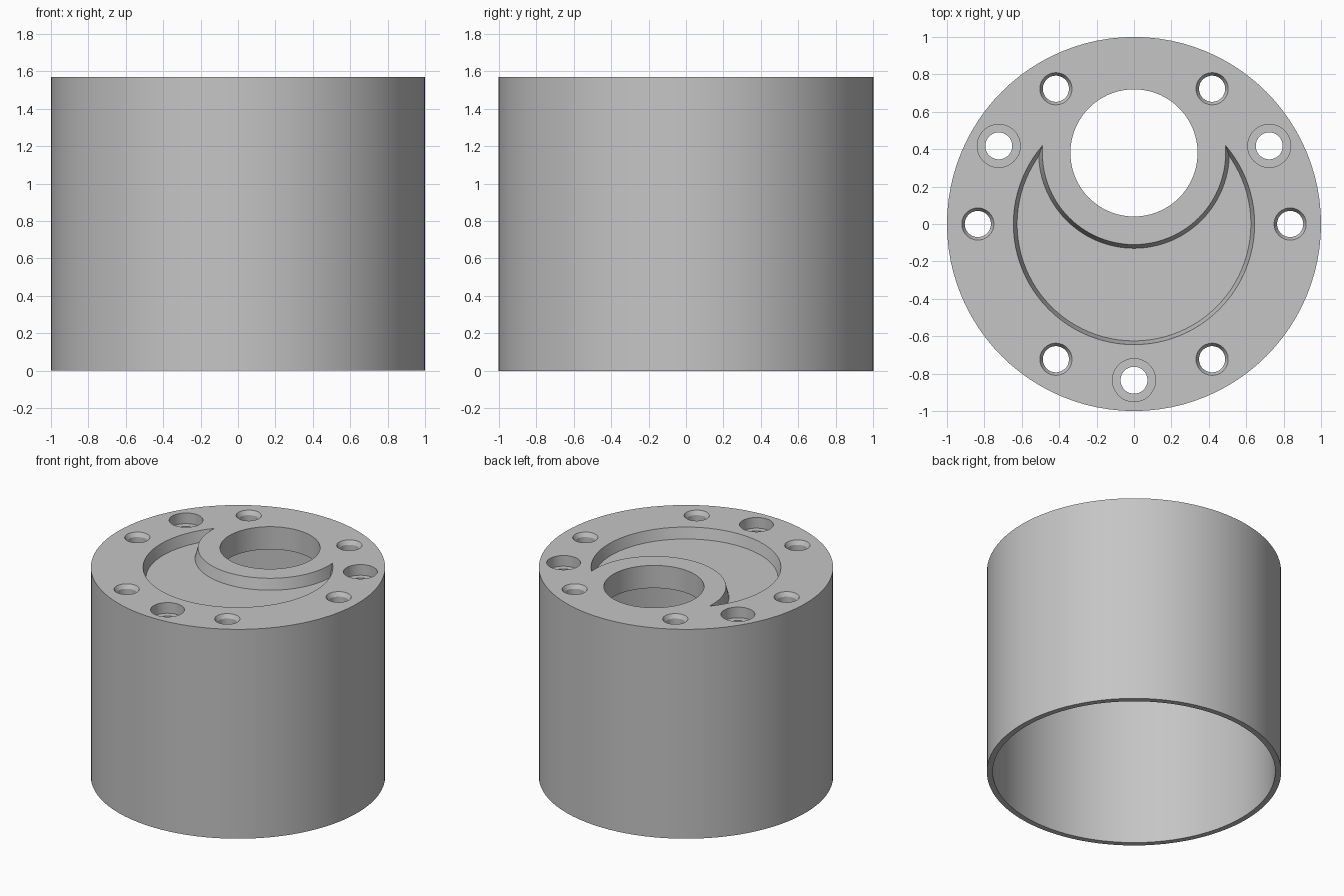
import bpy, bmesh
from math import sin, cos, radians, tau

cube = bpy.data.objects.get("Cube")
if cube:
    bpy.data.objects.remove(cube, do_unlink=True)

HEIGHT = 1.57
PLATE = 0.17      # thickness of the end plate
RECESS = 0.08     # depth of the crescent and counterbores
BOLT_RADIUS = 0.835

metal = bpy.data.materials.new("grey metal")
metal.use_nodes = True
grey = (0.56, 0.56, 0.56, 1)
metal.diffuse_color = grey
metal.node_tree.nodes["Principled BSDF"].inputs["Base Color"].default_value = grey


def lathe(name, profile, x=0, y=0, sides=48):
    """Solid of revolution from (radius, z) points running bottom to top."""
    bm = bmesh.new()
    rings = []
    for r, z in profile:
        rings.append([bm.verts.new((x + r * cos(tau * i / sides),
                                    y + r * sin(tau * i / sides), z))
                      for i in range(sides)])
    for low, high in zip(rings, rings[1:]):
        for i in range(sides):
            j = (i + 1) % sides
            bm.faces.new((low[i], low[j], high[j], high[i]))
    bm.faces.new(rings[0][::-1])
    bm.faces.new(rings[-1])
    bmesh.ops.recalc_face_normals(bm, faces=bm.faces)
    mesh = bpy.data.meshes.new(name)
    bm.to_mesh(mesh)
    bm.free()
    mesh.materials.append(metal)
    ob = bpy.data.objects.new(name, mesh)
    bpy.context.collection.objects.link(ob)
    return ob


def cut(target, cutter):
    """Subtract the cutter, apply the result and discard the cutter."""
    mod = target.modifiers.new("cut", 'BOOLEAN')
    mod.operation = 'DIFFERENCE'
    mod.solver = 'EXACT'
    mod.object = cutter
    bpy.context.view_layer.objects.active = target
    bpy.ops.object.modifier_apply(modifier=mod.name)
    bpy.data.objects.remove(cutter, do_unlink=True)


# Cylindrical housing, hollow from below
housing = lathe("housing", [(1, 0), (1, HEIGHT)], sides=96)
cut(housing, lathe("cavity", [(0.96, -0.1), (0.96, HEIGHT - PLATE)], sides=96))

# Crescent recess with drafted walls, wrapped around the off-centre boss
floor = HEIGHT - RECESS
crescent = lathe("crescent", [(0.625, floor), (0.645, HEIGHT), (0.655, HEIGHT + 0.04)], sides=96)
cut(crescent, lathe("boss", [(0.52, floor - 0.04), (0.51, floor), (0.49, HEIGHT),
                             (0.47, HEIGHT + 0.08)], y=0.38, sides=96))
cut(housing, crescent)

# Large off-centre bore
below = HEIGHT - PLATE - 0.1
above = HEIGHT + 0.1
cut(housing, lathe("bore", [(0.34, below), (0.34, above)], y=0.38, sides=72))

# Ring of bolt holes: three counterbored, six with a shallow countersink
for angle in (0, 30, 60, 120, 150, 180, 240, 270, 300):
    x = BOLT_RADIUS * cos(radians(angle))
    y = BOLT_RADIUS * sin(radians(angle))
    if angle in (30, 150, 270):
        profile = [(0.072, below), (0.072, floor), (0.115, floor), (0.115, above)]
    else:
        profile = [(0.07, below), (0.07, HEIGHT - 0.03), (0.086, HEIGHT), (0.086, above)]
    cut(housing, lathe("bolt_hole", profile, x, y))

# Smooth round walls with crisp edges
bpy.ops.object.select_all(action='DESELECT')
housing.select_set(True)
bpy.context.view_layer.objects.active = housing
bpy.ops.object.shade_smooth_by_angle(angle=radians(25))
